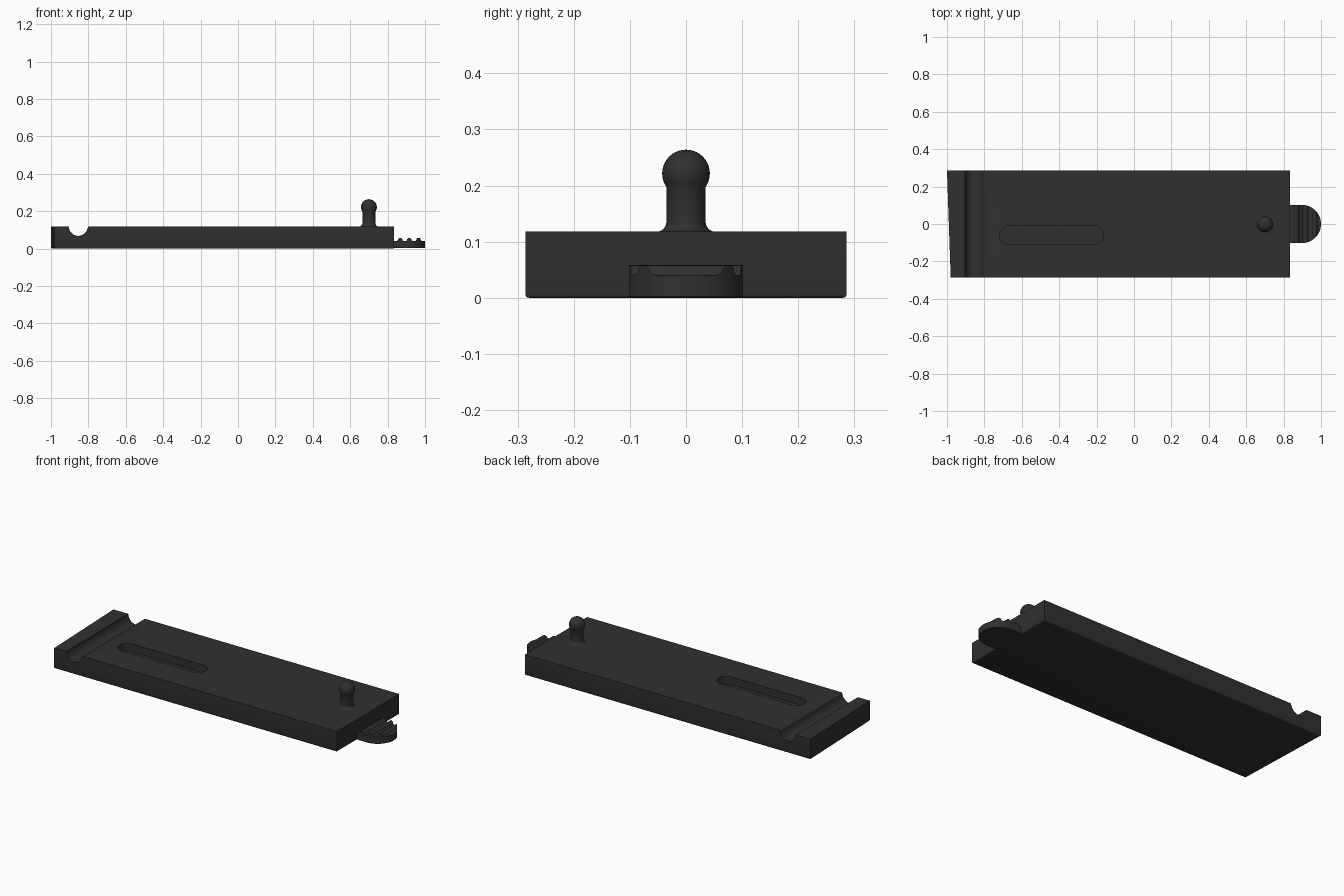
import bpy, bmesh, math
from mathutils import Vector

if "Cube" in bpy.data.objects:
    bpy.data.objects.remove(bpy.data.objects["Cube"])

black = bpy.data.materials.new("matte_black")
black.diffuse_color = (0.03, 0.03, 0.03, 1)
black.use_nodes = True
black.node_tree.nodes["Principled BSDF"].inputs["Base Color"].default_value = black.diffuse_color


def prism(name, outline, vec, to3d):
    """Extrude a closed 2D outline along vec."""
    bm = bmesh.new()
    face = bm.faces.new([bm.verts.new(to3d(a, b)) for a, b in outline])
    ext = bmesh.ops.extrude_face_region(bm, geom=[face])
    bmesh.ops.translate(bm, vec=vec, verts=[v for v in ext["geom"] if isinstance(v, bmesh.types.BMVert)])
    bmesh.ops.recalc_face_normals(bm, faces=bm.faces)
    return finish(name, bm)


def finish(name, bm):
    me = bpy.data.meshes.new(name)
    bm.to_mesh(me)
    bm.free()
    ob = bpy.data.objects.new(name, me)
    bpy.context.collection.objects.link(ob)
    me.materials.append(black)
    return ob


def arc(cx, cy, r, a0, a1, n):
    return [(cx + r * math.cos(math.radians(a0 + (a1 - a0) * i / n)),
             cy + r * math.sin(math.radians(a0 + (a1 - a0) * i / n))) for i in range(n + 1)]


def boolean(ob, cutter, op):
    m = ob.modifiers.new(op.lower(), "BOOLEAN")
    m.object, m.operation, m.solver = cutter, op, "EXACT"
    cutter.hide_render = True
    cutter.hide_viewport = True


def smooth(ob):
    bpy.ops.object.select_all(action="DESELECT")
    ob.select_set(True)
    bpy.context.view_layer.objects.active = ob
    bpy.ops.object.shade_smooth_by_angle(angle=math.radians(35))


# base plate: side profile with a round cross groove, slanted left end
H, W = 0.118, 0.286
side = [(-1, 0), (0.835, 0), (0.835, H)] + arc(-0.854, H, 0.05, 0, -180, 24) + [(-1, H)]
side[3:4] = [(-0.797, H), (-0.8015, H - 0.003), (-0.804, H - 0.008)]
base = prism("base_plate", side, (0, 2 * W, 0), lambda x, z: (x, -W, z))
bm = bmesh.new()
bm.from_mesh(base.data)
for v in bm.verts:
    if v.co.x < -0.99 and v.co.y < 0:
        v.co.x = -0.98
# softened bottom rim
rim = [e for e in bm.edges if all(v.co.z < 0.001 for v in e.verts)]
bmesh.ops.bevel(bm, geom=rim, offset=0.006, segments=3, profile=0.5, affect="EDGES")
bm.to_mesh(base.data)
bm.free()
smooth(base)

# blind slot in the top
slot = prism("slot_cutter", arc(-0.215, -0.06, 0.05, -90, 90, 16) + arc(-0.67, -0.06, 0.05, 90, 270, 16),
             (0, 0, 0.1), lambda x, y: (x, y, H - 0.045))
boolean(base, slot, "DIFFERENCE")

# rounded thumb tab
R = 0.102
tab_plan = [(0.82, -R)] + arc(1 - R, 0, R, -90, 90, 32) + [(0.82, R)]
tab = prism("thumb_tab", tab_plan, (0, 0, 0.038), lambda x, y: (x, y, 0.002))
smooth(tab)

# grip ridges, trimmed to the tab outline
for i, x in enumerate((0.867, 0.916, 0.965)):
    prof = [(x - 0.019, 0.036), (x + 0.019, 0.036), (x + 0.019, 0.040), (x + 0.014, 0.043)] \
        + arc(x, 0.046, 0.012, 0, 180, 10) + [(x - 0.014, 0.043), (x - 0.019, 0.040)]
    ridge = prism(f"grip_ridge_{i + 1}", prof, (0, 0.3, 0), lambda a, z: (a, -0.15, z))
    smooth(ridge)
    trim = prism(f"ridge_trimmer_{i + 1}", tab_plan, (0, 0, 0.1), lambda a, y: (a, y, 0.0))
    boolean(ridge, trim, "INTERSECT")

# ball-headed post: flared foot, shaft and ball, turned round its axis
foot = [(0, H - 0.01), (0.052, H - 0.01)] + [(a, b) for a, b in arc(0.052, H + 0.017, 0.017, 270, 180, 6)]
a0 = -math.degrees(math.acos(0.035 / 0.0425))
ball = arc(0, 0.2215, 0.0425, a0, 90, 14)[:-1] + [(0, 0.264)]
bm = bmesh.new()
pts = [bm.verts.new((r, 0, z)) for r, z in foot + ball]
edges = [bm.edges.new(p) for p in zip(pts, pts[1:])]
bmesh.ops.spin(bm, geom=pts + edges, cent=(0, 0, 0), axis=(0, 0, 1), angle=2 * math.pi, steps=40)
bmesh.ops.remove_doubles(bm, verts=bm.verts, dist=1e-5)
bmesh.ops.recalc_face_normals(bm, faces=bm.faces)
bmesh.ops.translate(bm, vec=Vector((0.70, 0, 0)), verts=bm.verts)
smooth(finish("ball_post", bm))
